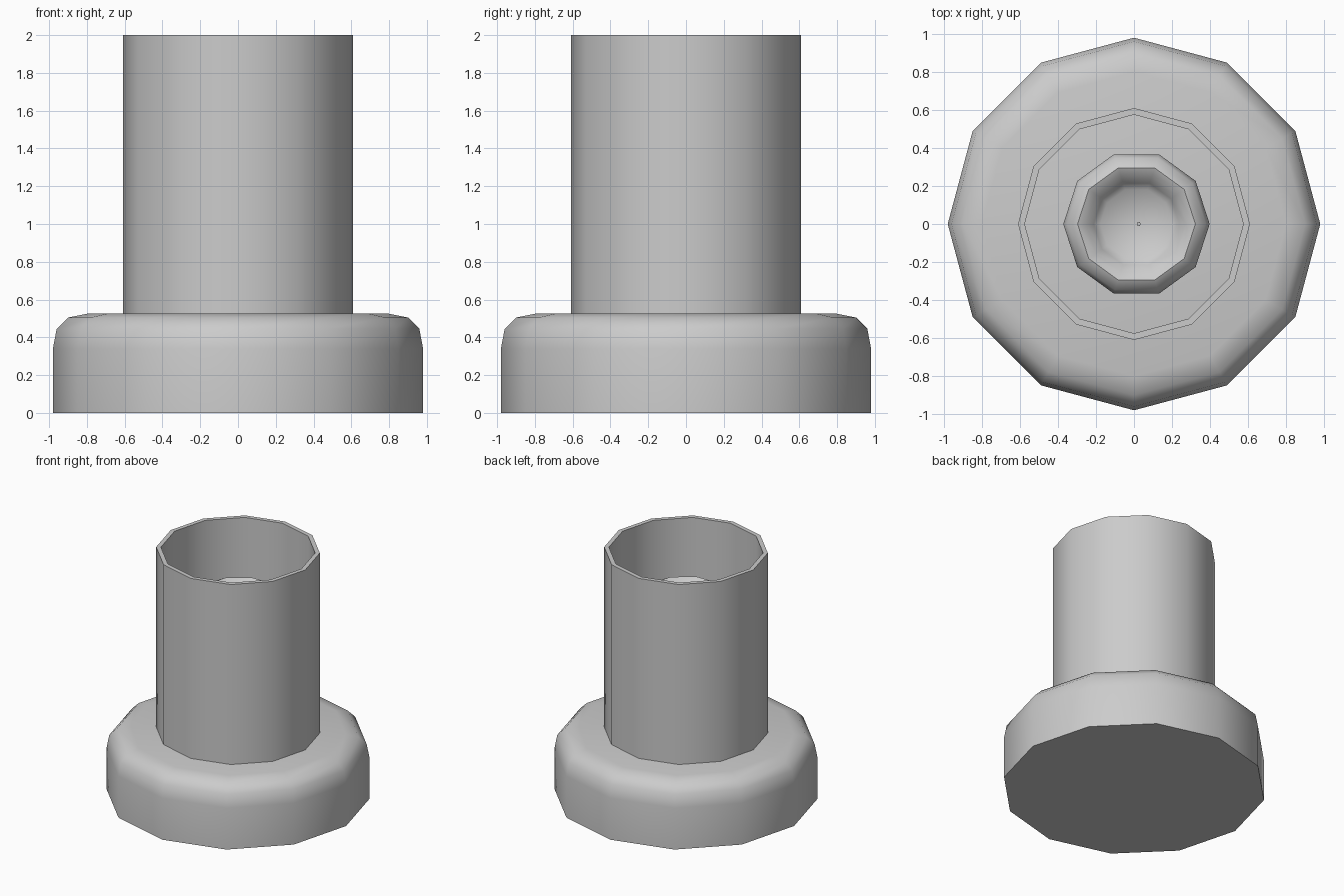
import bpy
import bmesh
import math

# Remove the default cube
cube = bpy.data.objects.get("Cube")
if cube:
    bpy.data.objects.remove(cube, do_unlink=True)

# One plain grey for every part
grey = bpy.data.materials.new("plain_grey")
grey.use_nodes = True
colour = (0.6, 0.6, 0.6, 1.0)
grey.diffuse_color = colour
grey.node_tree.nodes["Principled BSDF"].inputs["Base Color"].default_value = colour


def lathe(name, profile, sides, x=0.0, closed=False):
    """Turn a (radius, height) profile about z; zero radius makes a pole."""
    bm = bmesh.new()
    rings = []
    for r, z in profile:
        count = sides if r > 0 else 1
        rings.append([bm.verts.new((x + r * math.cos(math.tau * i / sides),
                                    r * math.sin(math.tau * i / sides), z))
                      for i in range(count)])
    pairs = list(zip(rings, rings[1:]))
    if closed:
        pairs.append((rings[-1], rings[0]))
    for a, b in pairs:
        for i in range(sides):
            j = (i + 1) % sides
            corners = [a[i % len(a)], a[j % len(a)], b[j % len(b)], b[i % len(b)]]
            bm.faces.new(list(dict.fromkeys(corners)))
    # Close any open end with a flat cap
    if not closed:
        for ring in (rings[0], rings[-1]):
            if len(ring) > 1:
                bm.faces.new(ring)
    bmesh.ops.recalc_face_normals(bm, faces=bm.faces)
    mesh = bpy.data.meshes.new(name)
    bm.to_mesh(mesh)
    bm.free()
    mesh.materials.append(grey)
    obj = bpy.data.objects.new(name, mesh)
    bpy.context.collection.objects.link(obj)
    bpy.ops.object.select_all(action="DESELECT")
    obj.select_set(True)
    bpy.context.view_layer.objects.active = obj
    bpy.ops.object.shade_smooth_by_angle(angle=math.radians(50))
    return obj


FLOOR = 0.525

# Broad base with a rounded shoulder
lathe("base", [(0.98, 0), (0.98, 0.34), (0.96, 0.445), (0.9, 0.505), (0.8, FLOOR)], 12)

# Open tube standing on the base
lathe("tube", [(0.61, FLOOR - 0.01), (0.61, 2), (0.575, 2), (0.575, FLOOR - 0.01)],
      12, closed=True)

# Candle with a rounded rim and a melted hollow
lathe("candle", [(0.385, FLOOR - 0.01), (0.385, 1.55), (0.365, 1.61), (0.31, 1.64),
                 (0.265, 1.62), (0.225, 1.56), (0.19, 1.53), (0, 1.51)], 10, x=0.013)

# Thin wick
lathe("wick", [(0.011, 1.5), (0.011, 1.68)], 6, x=0.025)
